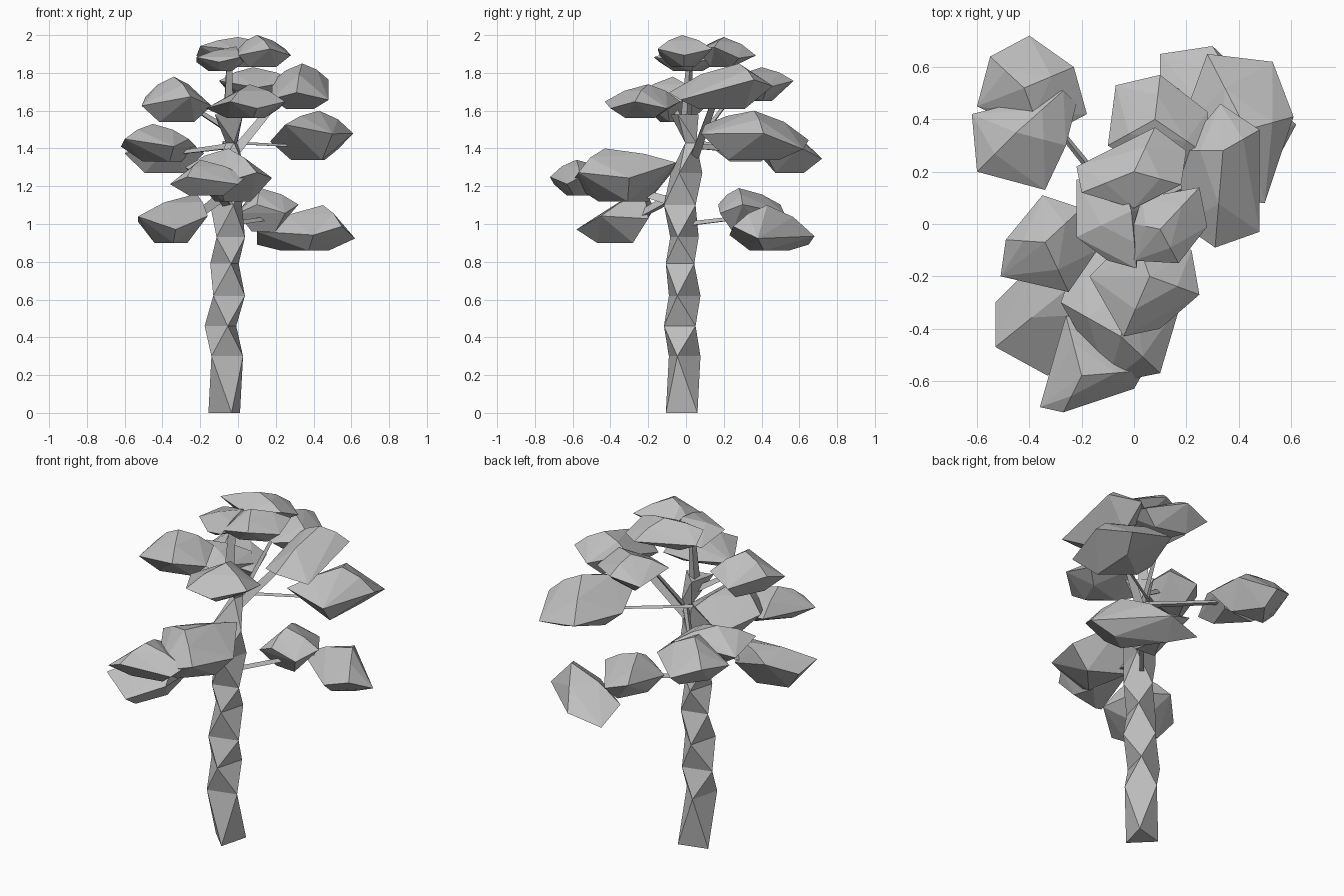
import bpy, bmesh, math
from mathutils import Vector, Matrix

cube = bpy.data.objects.get("Cube")
if cube:
    bpy.data.objects.remove(cube, do_unlink=True)

# One plain grey covers the whole tree
GREY = (0.52, 0.52, 0.52, 1)
grey = bpy.data.materials.new("plain_grey")
grey.use_nodes = True
grey.diffuse_color = GREY
for node in grey.node_tree.nodes:
    if node.type == "BSDF_PRINCIPLED":
        node.inputs["Base Color"].default_value = GREY
        node.inputs["Roughness"].default_value = 0.9


def finish(bm, name):
    """Turn a bmesh into a flat shaded object."""
    bmesh.ops.recalc_face_normals(bm, faces=bm.faces)
    mesh = bpy.data.meshes.new(name)
    bm.to_mesh(mesh)
    bm.free()
    mesh.materials.append(grey)
    obj = bpy.data.objects.new(name, mesh)
    bpy.context.collection.objects.link(obj)


def foliage(name, outline, low, mid, high, peak, slope=0):
    """Faceted clump: hull of a widest belt, a peak, a shoulder and a small underside."""
    points = [Vector(p) for p in outline]
    centre = sum(points, Vector((0, 0))) / len(points)
    top = Vector(peak)
    bm = bmesh.new()
    bm.verts.new((*top, high))
    for i, p in enumerate(points):
        wobble = (high - low) * (0.1 if i % 2 else -0.1)
        belt = mid + slope * (p.y - centre.y) + wobble
        bm.verts.new((*p, min(high, max(low, belt))))
        if i % 2:
            shoulder = p.lerp(top, 0.45)
            bm.verts.new((*shoulder, belt + (high - belt) * 0.62))
        else:
            under = p.lerp(centre, 0.5)
            bm.verts.new((*under, low))
    hull = bmesh.ops.convex_hull(bm, input=bm.verts)
    inside = [g for g in hull["geom_interior"] if isinstance(g, bmesh.types.BMVert)]
    bmesh.ops.delete(bm, geom=inside, context="VERTS")
    finish(bm, "foliage_" + name)


def loft(name, rings, base_turn, twist):
    """Three-sided loft; each ring is (centre, radius) and turns by the twist."""
    bm = bmesh.new()
    previous = None
    for i, (centre, radius) in enumerate(rings):
        start = math.radians(base_turn + twist * i)
        ring = []
        for k in range(3):
            angle = start + k * math.tau / 3
            offset = Vector((math.cos(angle), math.sin(angle), 0)) * radius
            ring.append(bm.verts.new(Vector(centre) + offset))
        if previous is None:
            bm.faces.new(ring)
        else:
            for k in range(3):
                n = (k + 1) % 3
                bm.faces.new((previous[k], previous[n], ring[k]))
                bm.faces.new((ring[k], previous[n], ring[n]))
        previous = ring
    bm.faces.new(previous)
    finish(bm, name)


def branch(name, start, end, thick, thin):
    """Thin three-sided limb that tapers from start to end."""
    start, end = Vector(start), Vector(end)
    bm = bmesh.new()
    axis = end - start
    pose = Matrix.Translation((start + end) / 2) @ axis.to_track_quat("Z", "Y").to_matrix().to_4x4()
    bmesh.ops.create_cone(bm, cap_ends=True, segments=3, radius1=thick,
                          radius2=thin, depth=axis.length, matrix=pose)
    finish(bm, "branch_" + name)


# Trunk: twisted triangular segments with a pinch near the crown
loft("trunk", [
    ((-.06, -.01, 0), .1),
    ((-.07, -.02, .3), .1),
    ((-.08, -.02, .46), .1),
    ((-.06, -.02, .62), .1),
    ((-.06, -.02, .79), .09),
    ((-.05, -.02, .93), .09),
    ((-.05, -.02, 1.1), .1),
    ((-.05, -.01, 1.27), .1),
    ((-.03, .03, 1.43), .035),
    ((-.06, -.02, 1.58), .09),
], 45, 60)

# Branches
branch("top", (-.06, 0, 1.52), (-.05, .02, 1.86), .035, .02)
branch("top_back", (-.02, .05, 1.42), (.05, .3, 1.75), .015, .01)
branch("upper_left", (-.03, .04, 1.36), (.24, .16, 1.69), .03, .02)
branch("upper_right", (-.06, 0, 1.5), (-.28, -.07, 1.64), .02, .012)
branch("middle_left", (-.08, .05, 1.43), (.34, .32, 1.41), .01, .008)
branch("middle_right", (-.03, .04, 1.41), (-.36, .45, 1.37), .02, .012)
branch("middle_front", (-.05, -.04, 1.1), (-.15, -.45, 1.23), .03, .015)
branch("low_right", (-.04, 0, 1.18), (-.3, -.36, .98), .035, .02)
branch("low_left", (-.03, .03, 1), (.25, .36, 1.04), .015, .012)

# Crown clumps at the very top
foliage("crown_right", [(-.22, .17), (-.22, -.05), (-.1, -.14), (.01, -.17), (.03, .05), (-.05, .18)],
        1.81, 1.87, 1.94, (-.01, .05))
foliage("crown_left", [(.03, .1), (.25, .14), (.28, -.01), (.17, -.15), (0, -.14), (0, 0)],
        1.83, 1.91, 2, (.1, -.02))
foliage("crown_back", [(-.22, .22), (.08, .37), (.2, .28), (.18, .15), (0, .06), (-.2, .12)],
        1.83, 1.91, 1.99, (0, .2), -.2)

# Upper clumps
foliage("upper_right", [(-.51, -.2), (-.49, -.06), (-.35, .11), (-.2, .06), (-.14, -.1), (-.25, -.26)],
        1.54, 1.65, 1.78, (-.34, -.07))
foliage("upper_front", [(-.17, -.2), (-.04, -.43), (.1, -.4), (.25, -.27), (.22, -.1), (0, -.03)],
        1.56, 1.63, 1.74, (.06, -.2))
foliage("upper_left", [(.33, .46), (.48, .36), (.48, -.03), (.31, -.09), (.18, 0), (.18, .28)],
        1.61, 1.71, 1.85, (.34, .28), .15)
foliage("upper_back", [(-.07, .53), (.1, .57), (.28, .43), (.3, .25), (.1, .18), (-.1, .3)],
        1.65, 1.74, 1.83, (.08, .4))

# Middle clumps
foliage("middle_left", [(.17, .35), (.28, .65), (.53, .62), (.61, .41), (.5, .08), (.25, .1)],
        1.34, 1.46, 1.6, (.43, .36), -.15)
foliage("middle_right_back", [(-.6, .45), (-.55, .64), (-.4, .72), (-.23, .6), (-.18, .42), (-.35, .33)],
        1.27, 1.39, 1.52, (-.42, .52), -.1)
foliage("middle_right", [(-.62, .42), (-.6, .2), (-.34, .13), (-.26, .3), (-.22, .46), (-.27, .51)],
        1.33, 1.43, 1.53, (-.45, .35))
foliage("middle_front", [(.18, -.3), (.1, -.57), (-.1, -.61), (-.28, -.3), (-.2, -.08), (.03, -.05)],
        1.12, 1.27, 1.4, (-.05, -.43), .1)
foliage("middle_front_right", [(-.36, -.7), (-.27, -.72), (0, -.63), (.04, -.56), (-.08, -.4), (-.26, -.35)],
        1.15, 1.23, 1.34, (-.2, -.58))

# Low clumps
foliage("low_right", [(-.53, -.3), (-.53, -.47), (-.33, -.58), (-.16, -.45), (-.18, -.2), (-.4, -.17)],
        .9, 1.03, 1.16, (-.22, -.22), .15)
foliage("low_left", [(0, .2), (.03, .5), (.17, .52), (.32, .3), (.25, .18), (.1, .17)],
        .96, 1.08, 1.19, (.12, .28))
foliage("low_left_back", [(.1, .65), (.1, .47), (.4, .23), (.55, .25), (.62, .38), (.3, .68)],
        .86, .94, 1.1, (.45, .43), -.12)
